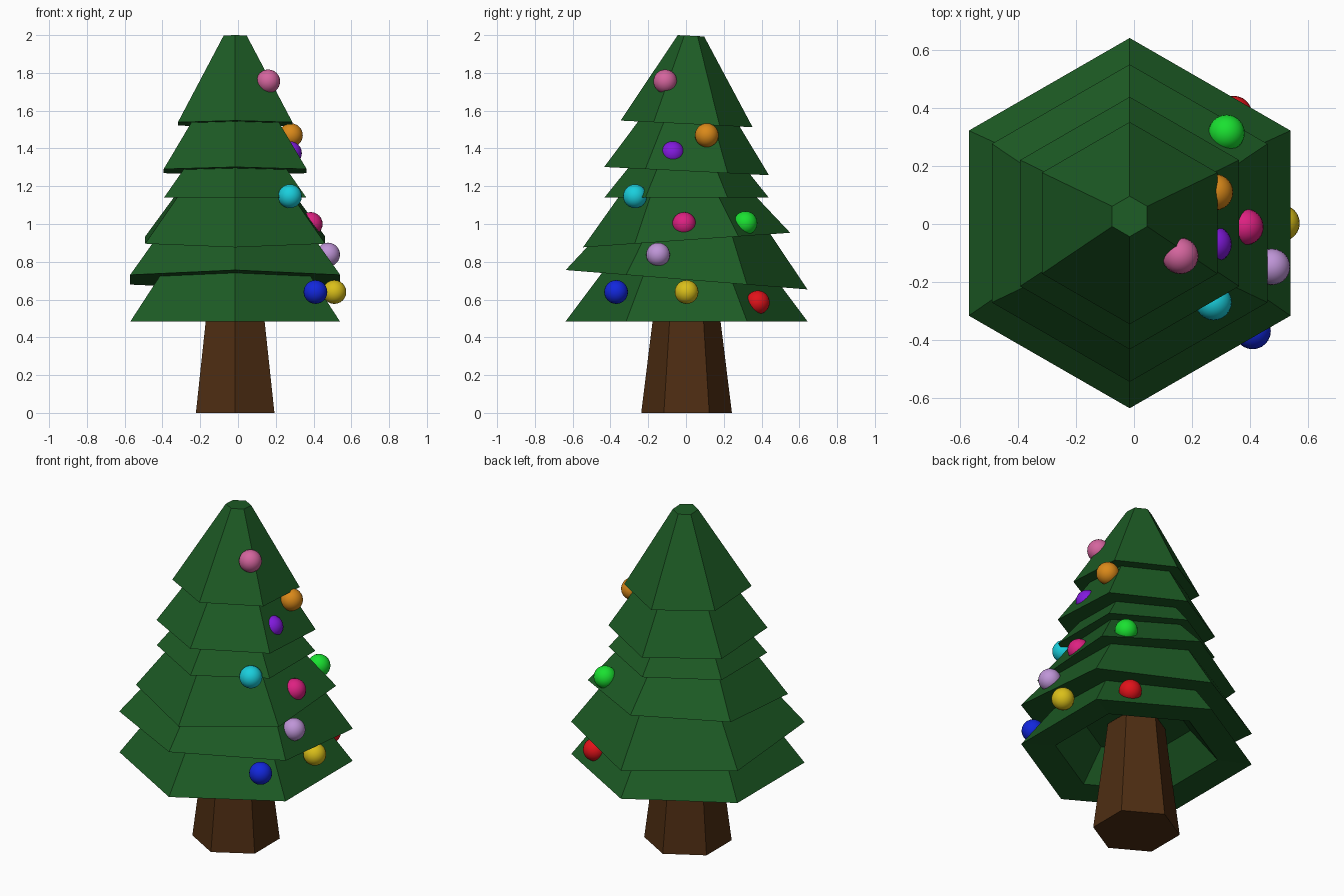
import bpy, bmesh
from math import radians, cos, sin

if "Cube" in bpy.data.objects:
    bpy.data.objects.remove(bpy.data.objects["Cube"])

CX = -0.015  # tree axis offset


def material(name, rgb):
    m = bpy.data.materials.new(name)
    m.diffuse_color = (*rgb, 1)
    m.use_nodes = True
    m.node_tree.nodes["Principled BSDF"].inputs["Base Color"].default_value = m.diffuse_color
    return m


def hex_stack(name, rings, mat, location, tilt=0.0):
    """Closed six-sided solid lofted through (radius, height) rings."""
    bm = bmesh.new()
    loops = [[bm.verts.new((r * cos(radians(30 + 60 * i)),
                            r * sin(radians(30 + 60 * i)), z)) for i in range(6)]
             for r, z in rings]
    for a, b in zip(loops, loops[1:]):
        for i in range(6):
            j = (i + 1) % 6
            bm.faces.new((a[i], a[j], b[j], b[i]))
    bm.faces.new(loops[0][::-1])
    bm.faces.new(loops[-1])
    bmesh.ops.recalc_face_normals(bm, faces=bm.faces)
    mesh = bpy.data.meshes.new(name)
    bm.to_mesh(mesh)
    bm.free()
    ob = bpy.data.objects.new(name, mesh)
    ob.location = location
    ob.rotation_euler.x = tilt
    mesh.materials.append(mat)
    bpy.context.collection.objects.link(ob)
    return ob


# Trunk
bark = material("bark", (0.075, 0.026, 0.006))
hex_stack("trunk", [(0.24, 0), (0.18, 0.485), (0.16, 0.66)], bark, (CX, 0.003, 0))

# Branch tiers: bottom height, bottom radius, top radius, height, tilt
green = material("needles", (0.012, 0.105, 0.018))
tiers = [
    (0.485, 0.64, 0.43, 0.28, 0.0),
    (0.705, 0.642, 0.42, 0.28, -0.08),
    (0.915, 0.55, 0.32, 0.28, 0.07),
    (1.14, 0.435, 0.29, 0.18, 0.0),
    (1.28, 0.437, 0.235, 0.30, -0.05),
    (1.53, 0.35, 0.07, 0.467, -0.05),
]
for n, (z, r0, r1, h, tilt) in enumerate(tiers, 1):
    rings = [(r0, 0), (r1, h)]
    if n == 1:  # hollow underside of the lowest tier
        rings = [(0.30, 0.18), (0.45, 0.01)] + rings
    hex_stack(f"branch_tier_{n}", rings, green, (CX, 0.003, z), tilt)

# Ball ornaments
ornaments = {
    "pink": ((0.16, -0.11, 1.755), (0.66, 0.13, 0.34)),
    "orange": ((0.28, 0.11, 1.47), (0.70, 0.25, 0.01)),
    "purple": ((0.275, -0.07, 1.375), (0.22, 0.01, 0.72)),
    "cyan": ((0.275, -0.27, 1.147), (0.01, 0.62, 0.72)),
    "magenta": ((0.385, -0.01, 1.0), (0.72, 0.015, 0.22)),
    "green": ((0.32, 0.315, 1.005), (0.01, 0.75, 0.03)),
    "lavender": ((0.477, -0.148, 0.838), (0.52, 0.30, 0.68)),
    "blue": ((0.41, -0.37, 0.64), (0.006, 0.02, 0.72)),
    "yellow": ((0.51, 0.003, 0.64), (0.70, 0.52, 0.01)),
    "red": ((0.345, 0.38, 0.585), (0.75, 0.006, 0.01)),
}
for colour, (pos, rgb) in ornaments.items():
    bpy.ops.mesh.primitive_uv_sphere_add(segments=24, ring_count=12, radius=0.063, location=pos)
    ball = bpy.context.object
    ball.name = f"ornament_{colour}"
    ball.data.materials.append(material(f"{colour}_ball", rgb))
    bpy.ops.object.shade_smooth()
